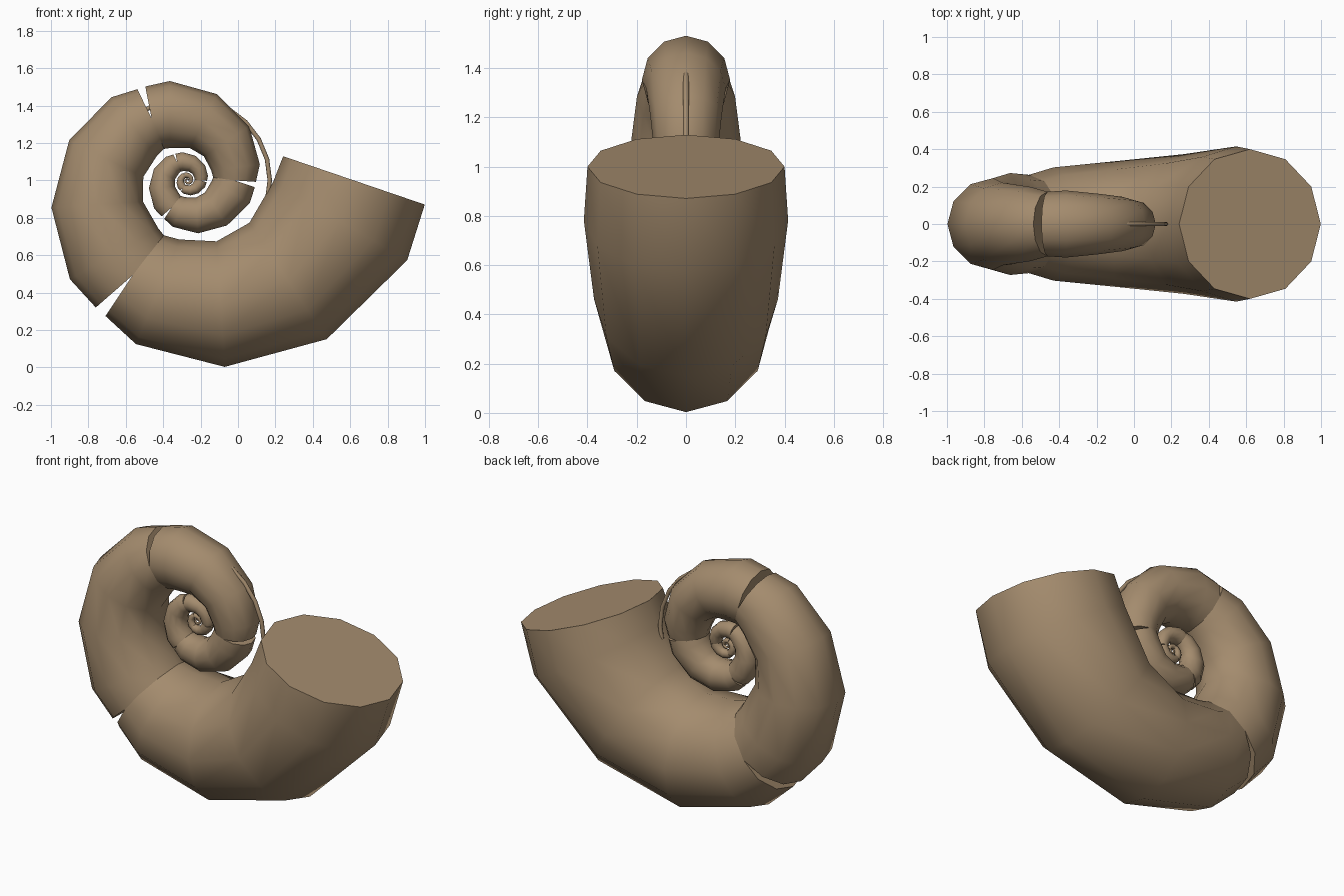
import bpy, bmesh, math
from mathutils import Vector

if "Cube" in bpy.data.objects:
    bpy.data.objects.remove(bpy.data.objects["Cube"])

tan = bpy.data.materials.new("shell tan")
tan.diffuse_color = (0.37, 0.26, 0.155, 1)
tan.use_nodes = True
tan.node_tree.nodes["Principled BSDF"].inputs["Base Color"].default_value = tan.diffuse_color

CENTRE = Vector((-0.27, 0, 1.0))
DECAY = 0.2005                      # shrink rate per radian of the spiral
PITCH = math.atan(DECAY)
SIDES = 12
# ring angle within a chamber, extra tilt of the ring, swelling
RINGS = [(0, 7.5, 1.0), (15, 3.75, 1.093), (45, 0, 1.093),
         (75, 0, 1.093), (105, -3.75, 1.093), (120, -7.5, 1.0)]


def polar(angle):
    return Vector((math.cos(angle), 0, -math.sin(angle)))


def finish(bm, name):
    bmesh.ops.recalc_face_normals(bm, faces=bm.faces)
    mesh = bpy.data.meshes.new(name)
    bm.to_mesh(mesh)
    bm.free()
    mesh.materials.append(tan)
    ob = bpy.data.objects.new(name, mesh)
    bpy.context.collection.objects.link(ob)
    return ob


def chamber(index):
    """One 120 degree tapered tube segment with flat ends."""
    bm = bmesh.new()
    loops = []
    for deg, tilt, swell in RINGS:
        a = math.radians(120 * index + deg)
        scale = math.exp(-DECAY * a)
        mid = CENTRE + polar(a) * 0.89 * scale
        out = polar(a + PITCH + math.radians(tilt))
        r = 0.4 * scale * swell
        loops.append([bm.verts.new(mid + out * r * math.cos(t) + Vector((0, r * math.sin(t), 0)))
                      for t in (2 * math.pi * k / SIDES for k in range(SIDES))])
    for a, b in zip(loops, loops[1:]):
        for k in range(SIDES):
            n = (k + 1) % SIDES
            f = bm.faces.new((a[k], a[n], b[n], b[k]))
            f.smooth = True
    caps = [bm.faces.new(loops[0]), bm.faces.new(loops[-1])]
    for f in caps:
        for e in f.edges:
            e.smooth = False
    finish(bm, f"shell_chamber_{index + 1}")


for i in range(12):
    chamber(i)

# thin ring linking the outer whorl to the aperture
bpy.ops.mesh.primitive_torus_add(major_segments=24, minor_segments=8, major_radius=0.44,
                                 minor_radius=0.012, location=CENTRE,
                                 rotation=(math.pi / 2, 0, 0))
ring = bpy.context.object
ring.name = "inner_ring"
ring.data.materials.append(tan)
bpy.ops.object.shade_smooth()
